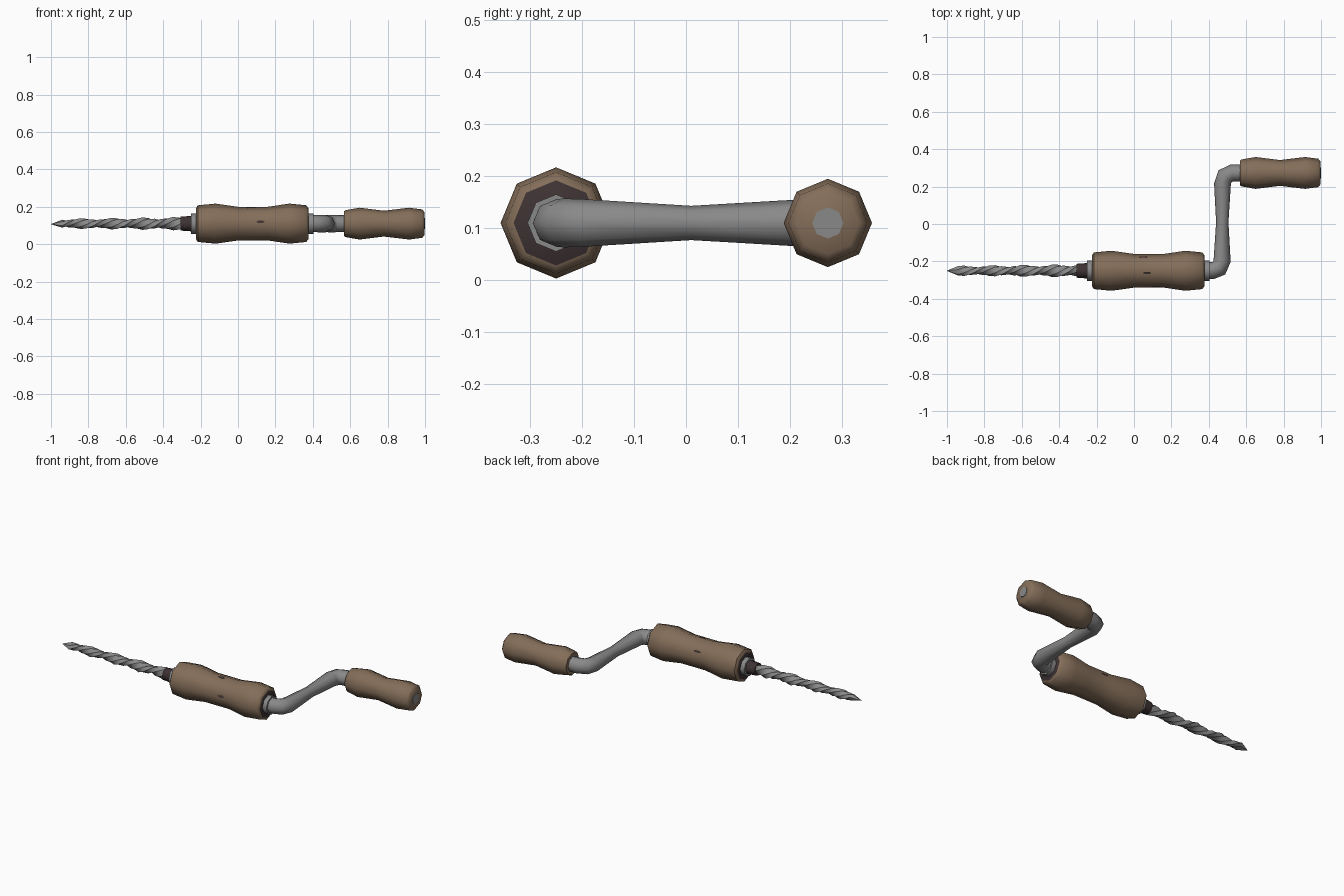
import bpy, bmesh, math
from mathutils import Vector

if "Cube" in bpy.data.objects:
    bpy.data.objects.remove(bpy.data.objects["Cube"])

def make_mat(name, rgb):
    m = bpy.data.materials.new(name)
    m.diffuse_color = (*rgb, 1)
    m.use_nodes = True
    m.node_tree.nodes["Principled BSDF"].inputs["Base Color"].default_value = m.diffuse_color
    return m

WOOD = make_mat("brown wood", (0.23, 0.155, 0.10))
STEEL = make_mat("grey steel", (0.25, 0.25, 0.25))
DARK = make_mat("dark brown", (0.048, 0.032, 0.033))
AXIS_Z = 0.11

def loft(name, rings, mats, angle=50, dark_ends=False):
    """Skin a list of vertex rings and cap both ends."""
    bm = bmesh.new()
    rows = [[bm.verts.new(p) for p in ring] for ring in rings]
    n = len(rows[0])
    for a, b in zip(rows, rows[1:]):
        for i in range(n):
            j = (i + 1) % n
            bm.faces.new((a[i], a[j], b[j], b[i]))
    caps = [bm.faces.new(rows[0][::-1]), bm.faces.new(rows[-1])]
    bmesh.ops.recalc_face_normals(bm, faces=bm.faces)
    if dark_ends:
        for f in caps:
            f.material_index = 1
    me = bpy.data.meshes.new(name)
    bm.to_mesh(me)
    bm.free()
    for m in mats:
        me.materials.append(m)
    for p in me.polygons:
        p.use_smooth = True
    me.set_sharp_from_angle(angle=math.radians(angle))
    ob = bpy.data.objects.new(name, me)
    bpy.context.collection.objects.link(ob)
    return ob

def lathe(name, profile, y, mats, sides=8, **kw):
    """Turn an (x, radius) profile round a line parallel to x."""
    steps = [2 * math.pi * i / sides for i in range(sides)]
    return loft(name, [[(x, y + r * math.cos(t), AXIS_Z + r * math.sin(t)) for t in steps]
                       for x, r in profile], mats, **kw)

# wooden handles
lathe("main_handle", [(-0.225, 0.082), (-0.215, 0.098), (-0.12, 0.107), (0.0, 0.09),
                      (0.16, 0.09), (0.275, 0.107), (0.365, 0.098), (0.377, 0.082)],
      -0.25, [WOOD, DARK], dark_ends=True)
lathe("crank_handle", [(0.567, 0.066), (0.575, 0.072), (0.65, 0.085), (0.78, 0.069),
                       (0.915, 0.085), (0.985, 0.076), (0.998, 0.06)], 0.273, [WOOD])
lathe("rod_end", [(0.99, 0.03), (1.0, 0.03)], 0.273, [STEEL])

# metal collars at both ends of the main handle, and the dark chuck
for name, x0, x1 in (("front_collar", -0.252, -0.2), ("rear_collar", 0.35, 0.403)):
    lathe(name, [(x0, 0.055), (x1, 0.055)], -0.25, [STEEL])
lathe("chuck", [(-0.308, 0.037), (-0.24, 0.042)], -0.25, [DARK])

# bent crank rod: x, y, radius along the path
path = [(0.36, -0.25, 0.045), (0.42, -0.249, 0.046), (0.455, -0.236, 0.047),
        (0.471, -0.2, 0.046), (0.472, 0.01, 0.033), (0.473, 0.215, 0.045),
        (0.487, 0.256, 0.047), (0.525, 0.273, 0.046), (0.6, 0.273, 0.044)]
rings = []
for i, (x, y, r) in enumerate(path):
    a, b = path[max(i - 1, 0)], path[min(i + 1, len(path) - 1)]
    d = Vector((b[0] - a[0], b[1] - a[1], 0)).normalized()
    side, up = Vector((-d.y, d.x, 0)), Vector((0, 0, 1))
    rings.append([Vector((x, y, AXIS_Z)) + r * (math.cos(t) * side + math.sin(t) * up)
                  for t in [math.pi * k / 4 for k in range(8)]])
loft("crank_rod", rings, [STEEL])

# twisted, tapering drill bit with a flattened section
rings = []
steps = 20
for i in range(steps + 1):
    u = i / steps
    x = -0.28 - 0.66 * u
    twist = u * math.pi * 4 + 0.4
    size = 1.0 - 0.25 * u
    ring = []
    for k in range(6):
        t = k * math.pi / 3
        p, q = 0.037 * size * math.cos(t), 0.026 * size * math.sin(t)
        ring.append((x, -0.25 + p * math.cos(twist) - q * math.sin(twist),
                     AXIS_Z + p * math.sin(twist) + q * math.cos(twist)))
    rings.append(ring)
rings.append([(-1.0, -0.25 + 0.001 * math.cos(k * math.pi / 3),
               0.107 + 0.001 * math.sin(k * math.pi / 3)) for k in range(6)])
loft("drill_bit", rings, [STEEL], angle=40)

# small dark wear marks lying on the flat sides of the main handle
def wear_mark(name, x, facet, shift, radius):
    t = math.radians(22.5 + 45 * facet)
    out = Vector((0, math.cos(t), math.sin(t)))
    along = Vector((0, -math.sin(t), math.cos(t)))
    mid = Vector((x, -0.25, AXIS_Z)) + along * shift
    flat = radius * math.cos(math.pi / 8)
    outline = [(0.024 * math.cos(k * math.pi / 3), 0.007 * math.sin(k * math.pi / 3))
               for k in range(6)]
    loft(name, [[mid + out * (flat + h) + Vector((a, 0, 0)) + along * b for a, b in outline]
                for h in (-0.003, 0.001)], [DARK])

wear_mark("wear_mark_top", 0.07, 2, -0.022, 0.09)
wear_mark("wear_mark_front", 0.12, 3, 0.024, 0.09)
wear_mark("wear_mark_back", 0.05, 0, 0.01, 0.09)
